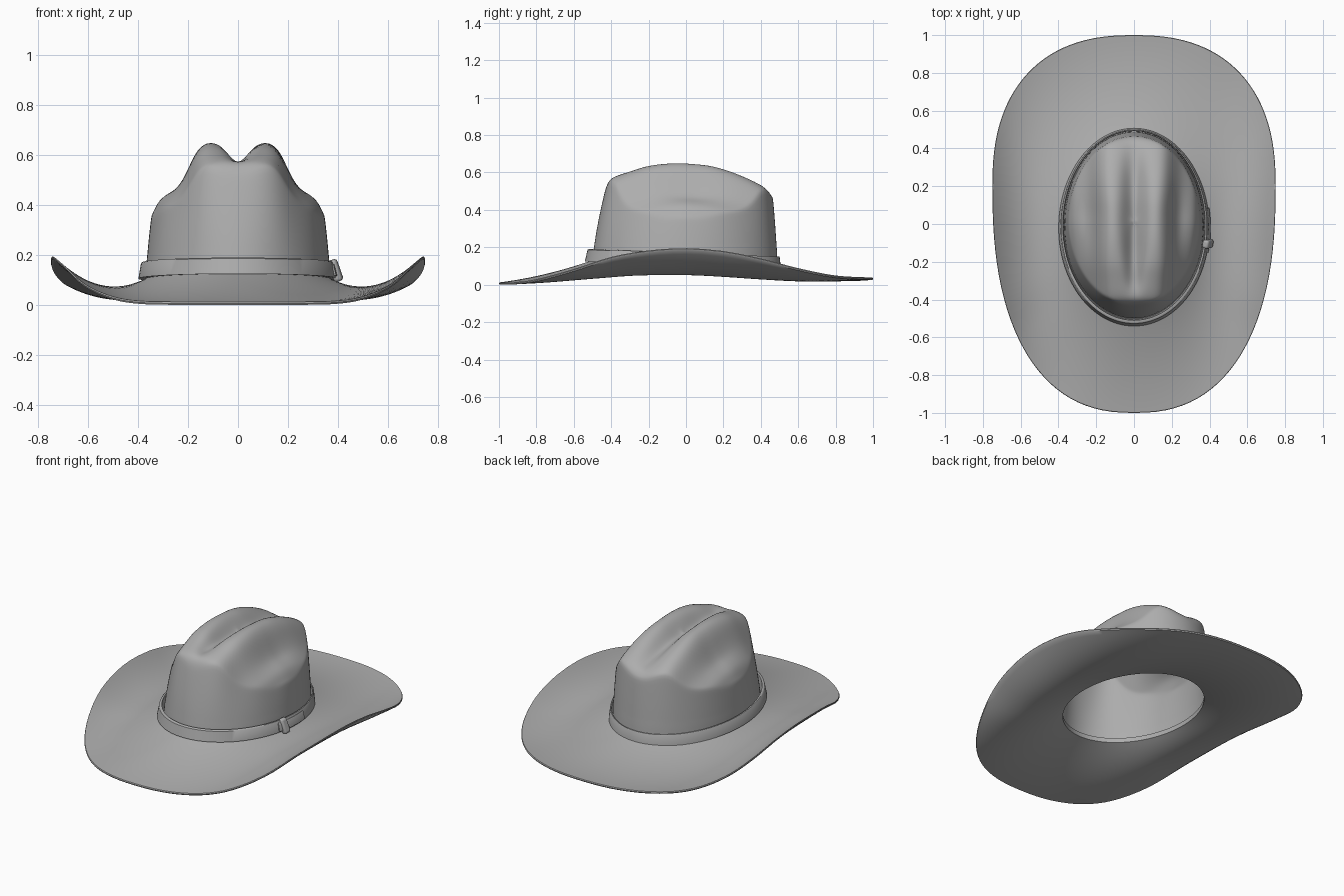
import bpy, bmesh
from math import sin, cos, pi, exp, copysign, radians

if "Cube" in bpy.data.objects:
    bpy.data.objects.remove(bpy.data.objects["Cube"])

N = 112
ANG = [2 * pi * i / N for i in range(N)]

# Dark grey felt
felt = bpy.data.materials.new("grey_felt")
felt.diffuse_color = (0.42, 0.42, 0.42, 1)
felt.use_nodes = True
felt.node_tree.nodes["Principled BSDF"].inputs["Base Color"].default_value = felt.diffuse_color


def curve(pts, x):
    """Smooth curve through (x, value) points."""
    if x <= pts[0][0]:
        return pts[0][1]
    if x >= pts[-1][0]:
        return pts[-1][1]

    def slope(i):
        a, b = pts[max(i - 1, 0)], pts[min(i + 1, len(pts) - 1)]
        return (b[1] - a[1]) / (b[0] - a[0])
    i = max(k for k in range(len(pts) - 1) if pts[k][0] <= x)
    (x0, v0), (x1, v1) = pts[i], pts[i + 1]
    h = x1 - x0
    t = (x - x0) / h
    return (v0 * (1 + 2 * t) * (1 - t) ** 2 + slope(i) * h * t * (1 - t) ** 2
            + v1 * t * t * (3 - 2 * t) + slope(i + 1) * h * t * t * (t - 1))


def finish(ob, angle=40):
    ob.data.materials.append(felt)
    bpy.ops.object.select_all(action='DESELECT')
    ob.select_set(True)
    bpy.context.view_layer.objects.active = ob
    bpy.ops.object.shade_smooth_by_angle(angle=radians(angle))


def loft(name, rows, wrap_u=True, wrap_v=False, pole=None, caps=False, angle=40):
    """Skin rows of points into one smooth mesh object."""
    bm = bmesh.new()
    v = [[bm.verts.new(p) for p in r] for r in rows]
    n, m = len(v), len(v[0])
    for j in range(n if wrap_v else n - 1):
        for i in range(m if wrap_u else m - 1):
            a, b = v[j], v[(j + 1) % n]
            bm.faces.new((a[i], a[(i + 1) % m], b[(i + 1) % m], b[i]))
    if pole:
        c = bm.verts.new(pole)
        for i in range(m):
            bm.faces.new((c, v[0][i], v[0][(i + 1) % m]))
    if caps:
        for i in (0, -1):
            bm.faces.new([r[i] for r in v])
    bmesh.ops.recalc_face_normals(bm, faces=bm.faces)
    me = bpy.data.meshes.new(name)
    bm.to_mesh(me)
    bm.free()
    ob = bpy.data.objects.new(name, me)
    bpy.context.collection.objects.link(ob)
    finish(ob, angle)
    return ob


def oval(a, grow=0.0):
    return (0.37 + grow) * cos(a), -0.005 + (0.495 + grow) * sin(a)


def base_z(a):
    return 0.1 - 0.02 * sin(a)


# Brim: egg outline, sides curled up, front and back dipping
EDGE = [(-1, .012), (-.9, .015), (-.8, .03), (-.6, .085), (-.4, .15), (-.2, .185),
        (0, .197), (.2, .182), (.4, .142), (.6, .09), (.8, .05), (1, .038)]


def brim_point(a, s, top):
    c, d = cos(a), sin(a)
    p = 2 / 2.4
    ex = 0.75 * copysign(abs(c) ** p, c)
    ey = 0.2 + (1.2 if d < 0 else 0.8) * copysign(abs(d) ** p, d)
    ix, iy = oval(a, -0.03)
    mid = -0.025 + (0.05 if d < 0 else 0.025) * d ** 4
    z = ((1 - s) ** 2 * (base_z(a) - 0.006) + 2 * s * (1 - s) * mid
         + s * s * (curve(EDGE, ey) - 0.012))
    z += top * (0.028 - 0.016 * s)
    return ix + (ex - ix) * s, iy + (ey - iy) * s, z


STEPS = 20
profile = [(i / STEPS * 0.995, 1) for i in range(STEPS + 1)] + [(1, .5)]
profile += [(i / STEPS * 0.995, 0) for i in range(STEPS, -1, -1)]
loft("brim", [[brim_point(a, s, t) for a in ANG] for s, t in profile], wrap_v=True)

# Crown: ridge line along y, cross-section drop along x, centre crease and side dents
RIDGE = [(-.43, .515), (-.415, .55), (-.39, .575), (-.3, .607), (-.2, .637), (-.05, .653),
         (.1, .644), (.2, .62), (.3, .582), (.4, .533), (.44, .5), (.46, .47)]
DROP = [(0, 0), (.115, 0), (.15, .008), (.18, .032), (.2, .067), (.24, .137),
        (.28, .188), (.32, .237), (.345, .29)]


def crown_top(a, t):
    x, y = 0.347 * t * cos(a), 0.0175 + 0.4475 * t * sin(a)
    width = curve([(-.43, .025), (-.3, .038), (-.1, .054), (.1, .06), (.45, .055)], y)
    depth = curve([(-.43, 0), (-.38, .008), (-.3, .04), (-.1, .08), (.2, .07),
                   (.38, .03), (.455, .0)], y)
    front = min(1, max(0, -y / .4))
    z = curve(RIDGE, y) - curve(DROP, abs(x) * (1 + .12 * front))
    z -= 0.6 * front ** 2 * x * x
    z -= depth * exp(-(x / width) ** 2)
    z -= 0.05 * exp(-((abs(x) - 0.22) / 0.06) ** 2 - ((y - 0.03) / 0.18) ** 2)
    return x, y, z


rows = []
ts = [i / 26 for i in range(1, 24)] + [.91, .935, .955, .97, .985, 1]
for t in ts:
    rows.append([crown_top(a, t) for a in ANG])
for k in range(1, 19):
    f = k / 18
    g = 1 - (1 - f) ** 1.4
    row = []
    for a in ANG:
        x, y, z = crown_top(a, 1)
        bx, by = oval(a)
        row.append((x + (bx - x) * g, y + (by - y) * g, z + (base_z(a) - z) * f))
    rows.append(row)
crown = loft("crown", rows, pole=crown_top(0, 0), angle=180)
soft = crown.modifiers.new("soft_felt", 'SMOOTH')
soft.factor = 0.5
soft.iterations = 7
group = crown.vertex_groups.new(name="above_base")
group.add([v.index for v in crown.data.vertices if v.co.z > 0.2], 1, 'REPLACE')
soft.vertex_group = "above_base"
shell = crown.modifiers.new("thickness", 'SOLIDIFY')
shell.thickness = 0.012
shell.offset = -1


# Hat band: strip around the crown base, flaring out at the front
def band_rows(angles, lift, low, high):
    sec = [(.029, lift, low), (.019, lift, high - .004), (.015, lift, high),
           (.007, 0, high), (.002, 0, low)]
    rows = []
    for g, up, h in sec:
        row = []
        for a in angles:
            flare = 1 - 0.4 * sin(a)
            row.append((*oval(a, g * flare + up), base_z(a) + h))
        rows.append(row)
    return rows


loft("hat_band", band_rows(ANG, 0, .005, .07), wrap_v=True)

# Strap end lying over the band, and the keeper loop around it
strap = [radians(-16 + 26 * i / 16) for i in range(17)]
loft("strap_end", band_rows(strap, .007, .012, .06), wrap_u=False, wrap_v=True, caps=True)

bpy.ops.mesh.primitive_cube_add(size=1, location=(0.391, -0.105, 0.138),
                                rotation=(radians(8), radians(-18), radians(-12)))
loop = bpy.context.object
loop.name = "keeper_loop"
loop.scale = (0.036, 0.046, 0.09)
bpy.ops.object.transform_apply(location=False, rotation=False, scale=True)
bev = loop.modifiers.new("round", 'BEVEL')
bev.width = 0.013
bev.segments = 4
finish(loop)
